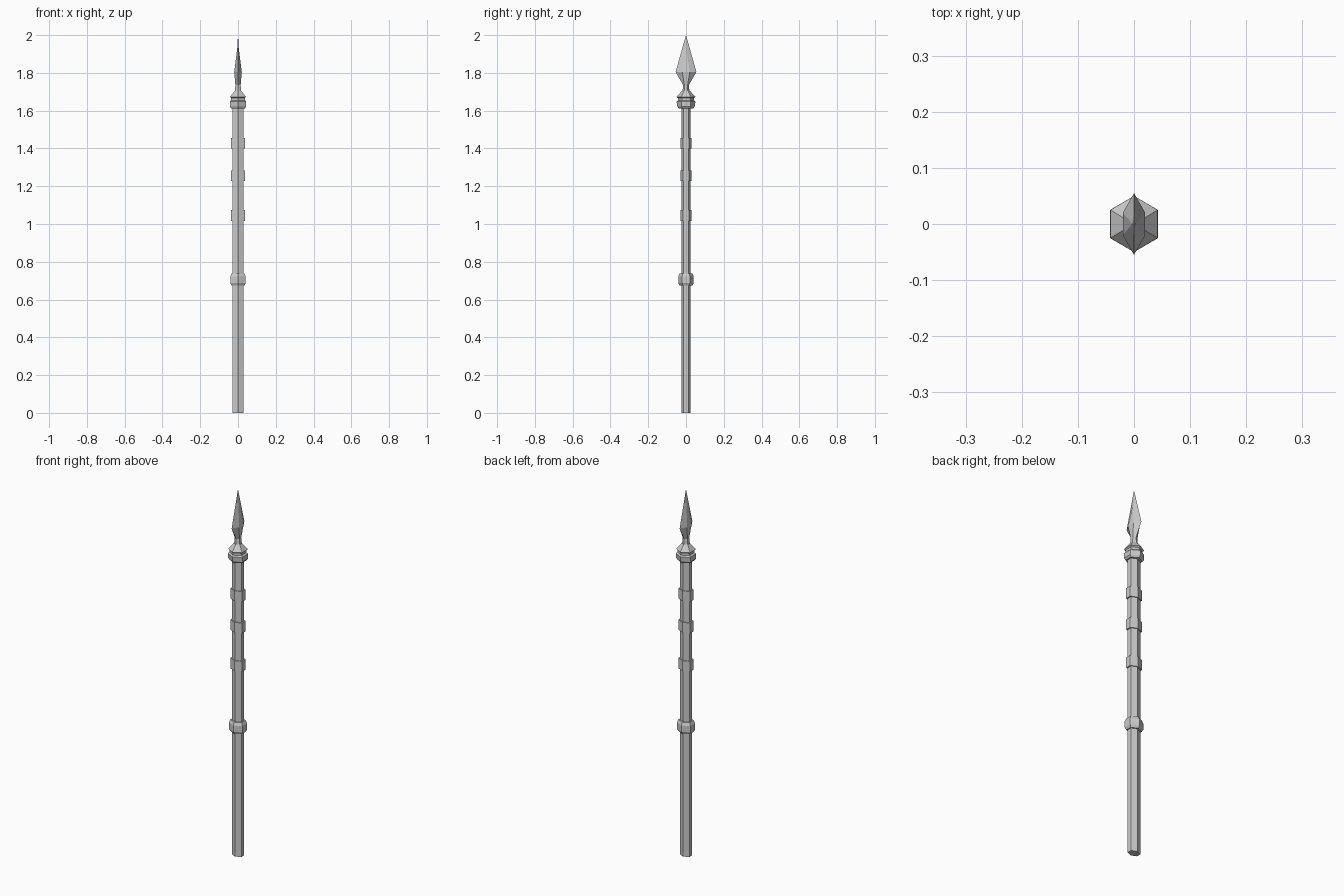
import bpy

if "Cube" in bpy.data.objects:
    bpy.data.objects.remove(bpy.data.objects["Cube"])


def hex_loft(name, profile):
    """Loft six-sided rings: (z, half width x, half width y, y of flat side)."""
    verts, faces = [], []
    for z, rx, ry, fy in profile:
        verts += [(0, -ry, z), (rx, -fy, z), (rx, fy, z),
                  (0, ry, z), (-rx, fy, z), (-rx, -fy, z)]
    n = len(profile)
    for i in range(n - 1):
        for k in range(6):
            a, b = i * 6 + k, i * 6 + (k + 1) % 6
            faces.append((a, b, b + 6, a + 6))
    faces.append(tuple(range(5, -1, -1)))
    faces.append(tuple(range((n - 1) * 6, n * 6)))
    mesh = bpy.data.meshes.new(name)
    mesh.from_pydata(verts, [], faces)
    obj = bpy.data.objects.new(name, mesh)
    bpy.context.collection.objects.link(obj)
    return obj


def hexes(rows):
    return [(z, rx, ry, ry / 2) for z, rx, ry in rows]


# Pole
hex_loft("shaft", hexes([(0, .029, .025), (1.62, .029, .025)]))

# Grip bands
for i, z in enumerate((1.045, 1.255, 1.427)):
    hex_loft(f"band_{i + 1}", hexes([(z - .028, .036, .030), (z + .028, .036, .030)]))

# Middle collar
hex_loft("middle_collar", hexes([(.675, .034, .034), (.688, .041, .041),
                                 (.722, .041, .041), (.738, .034, .034)]))

# Head socket with a groove
hex_loft("head_socket", hexes([(1.612, .036, .040), (1.622, .043, .046),
                               (1.648, .043, .050), (1.655, .036, .042),
                               (1.667, .036, .042), (1.673, .042, .050),
                               (1.705, .018, .021)]))

# Blade with flattened ridge
hex_loft("blade", [(1.69, .018, .020, .010), (1.735, .014, .015, .008),
                   (1.805, .020, .055, .020), (1.93, .004, .020, .001),
                   (2.0, .0003, .0003, .0001)])
